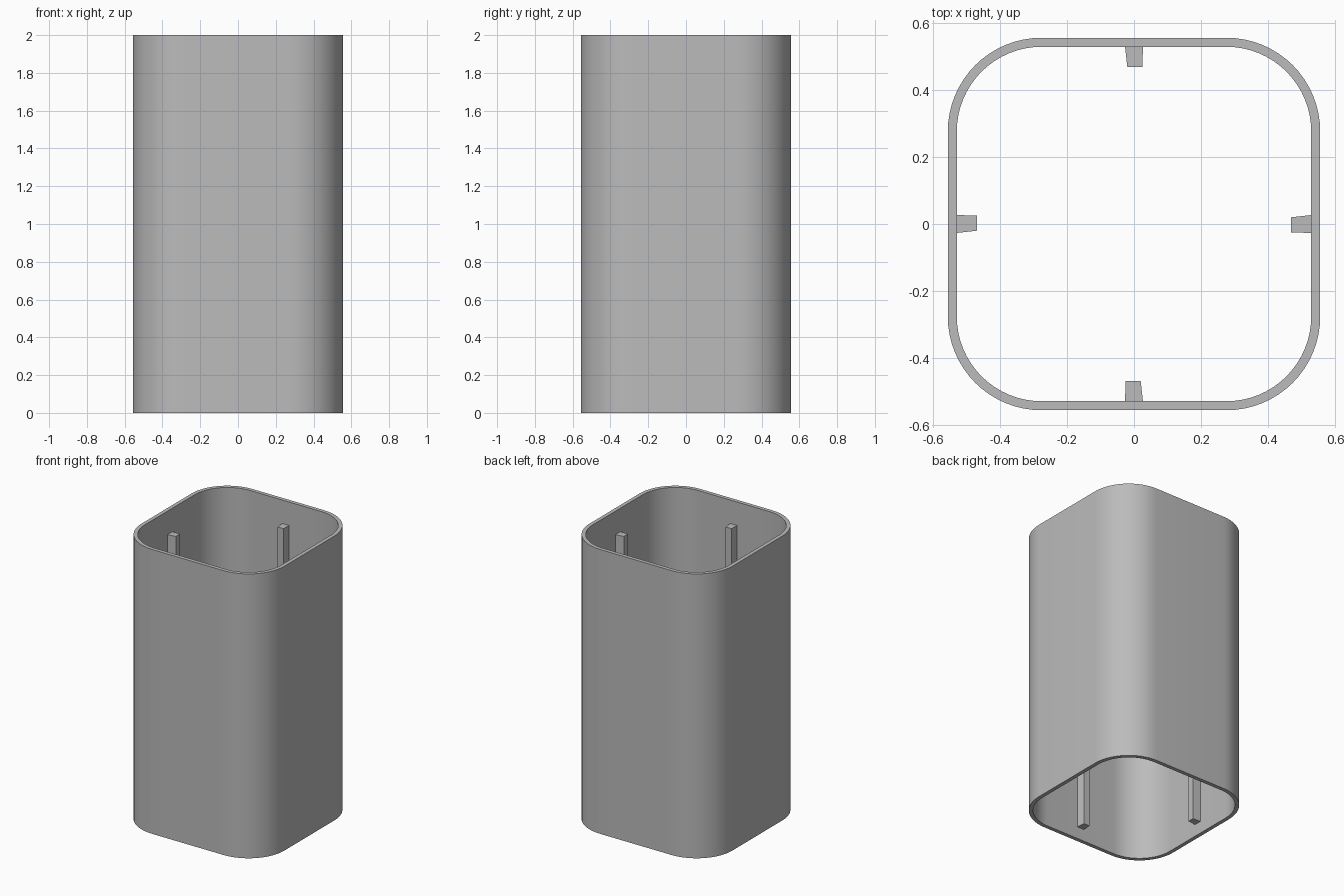
import bpy, bmesh, math
from mathutils import Matrix, Vector

cube = bpy.data.objects.get("Cube")
if cube:
    bpy.data.objects.remove(cube, do_unlink=True)

HEIGHT = 2.0
CENTRE = 0.277              # corner arc centre, shared by both outlines
OUTER, INNER = 0.28, 0.253  # corner radii
STEPS = 16

grey = bpy.data.materials.new("plain grey")
grey.use_nodes = True
grey.diffuse_color = (0.5, 0.5, 0.5, 1)
grey.node_tree.nodes["Principled BSDF"].inputs["Base Color"].default_value = (0.5, 0.5, 0.5, 1)


def finish(name, bm):
    bmesh.ops.recalc_face_normals(bm, faces=bm.faces[:])
    mesh = bpy.data.meshes.new(name)
    bm.to_mesh(mesh)
    bm.free()
    mesh.materials.append(grey)
    obj = bpy.data.objects.new(name, mesh)
    bpy.context.collection.objects.link(obj)
    return obj


def outline(radius):
    """Rounded square, counter-clockwise."""
    points = []
    for corner in range(4):
        turn = Matrix.Rotation(corner * math.pi / 2, 3, "Z")
        for i in range(STEPS + 1):
            a = i / STEPS * math.pi / 2
            points.append(turn @ Vector((CENTRE + radius * math.cos(a),
                                         CENTRE + radius * math.sin(a), 0)))
    return points


# Open sleeve: outer and inner walls joined by flat rims
bm = bmesh.new()
up = Vector((0, 0, HEIGHT))
rings = [[bm.verts.new(p + lift) for p in outline(radius)]
         for radius, lift in ((OUTER, up * 0), (OUTER, up), (INNER, up), (INNER, up * 0))]
count = len(rings[0])
for r in range(4):
    a, b = rings[r], rings[(r + 1) % 4]
    for i in range(count):
        j = (i + 1) % count
        bm.faces.new((a[i], a[j], b[j], b[i]))
sleeve = finish("sleeve", bm)
bpy.context.view_layer.objects.active = sleeve
sleeve.select_set(True)
bpy.ops.object.shade_smooth_by_angle(angle=math.radians(30))

# Tapered ribs, one in the middle of each inner wall
PROFILE = [(-0.027, 0.532), (-0.02, 0.47), (0.025, 0.47), (0.027, 0.532)]
for side, name in enumerate(("back_rib", "right_rib", "front_rib", "left_rib")):
    bm = bmesh.new()
    base = bm.faces.new([bm.verts.new((x, y, 0.085)) for x, y in PROFILE])
    top = bmesh.ops.extrude_face_region(bm, geom=[base])["geom"]
    bmesh.ops.translate(bm, vec=(0, 0, 1.75),
                        verts=[v for v in top if isinstance(v, bmesh.types.BMVert)])
    bmesh.ops.rotate(bm, verts=bm.verts[:], cent=(0, 0, 0),
                     matrix=Matrix.Rotation(side * math.pi / 2, 3, "Z"))
    finish(name, bm)
